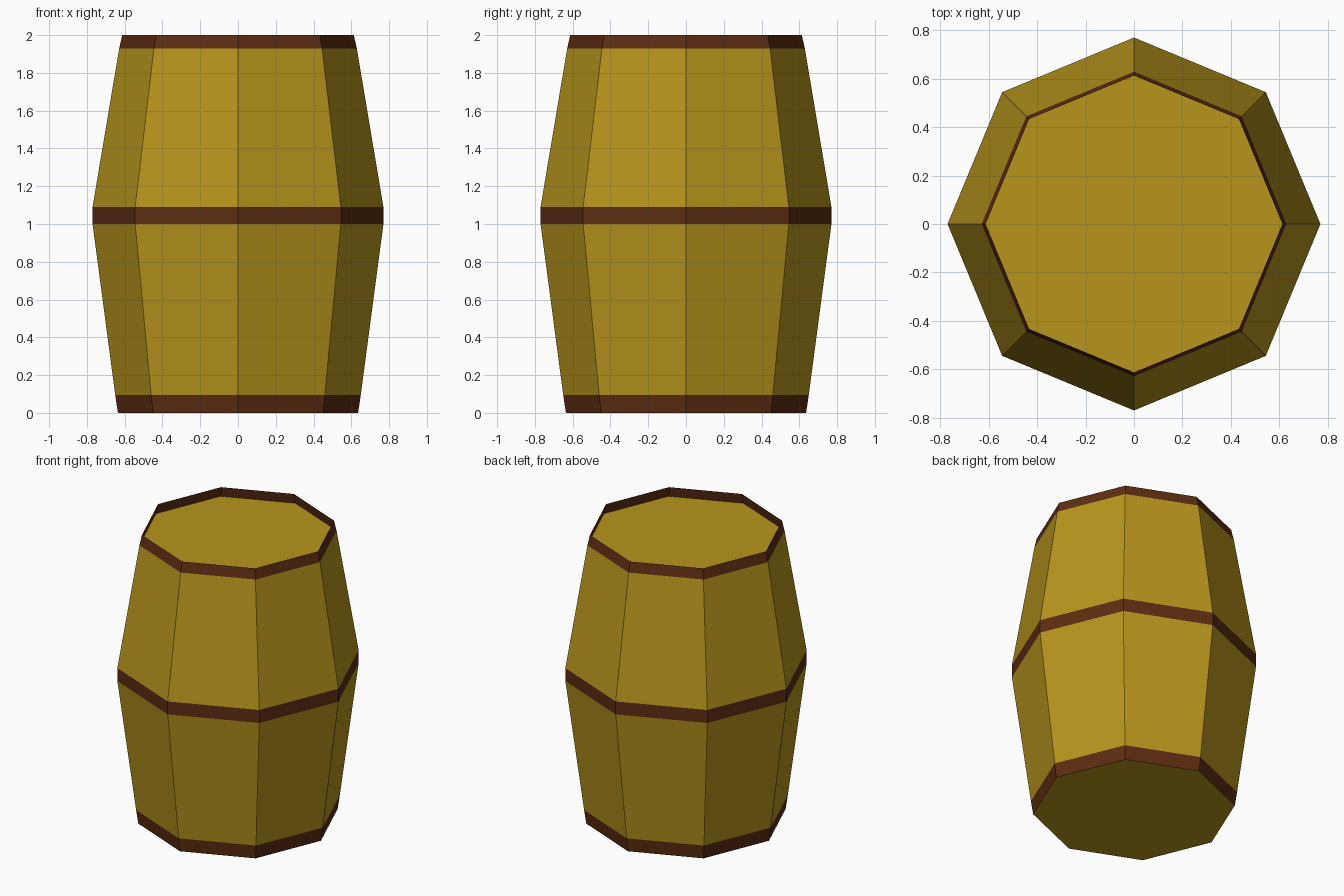
import bpy, bmesh
from math import cos, sin, pi

if "Cube" in bpy.data.objects:
    bpy.data.objects.remove(bpy.data.objects["Cube"])

SIDES = 8


def material(name, rgb):
    m = bpy.data.materials.new(name)
    m.diffuse_color = (*rgb, 1)
    m.use_nodes = True
    m.node_tree.nodes["Principled BSDF"].inputs["Base Color"].default_value = m.diffuse_color
    return m


wood = material("wood", (0.48, 0.30, 0.012))
brown = material("hoop_brown", (0.11, 0.026, 0.006))


def section(name, profile, mat, cap_bottom=False, cap_top=False):
    """Eight-sided wall swept through (radius, z) rings, with optional flat ends."""
    bm = bmesh.new()
    rings = [[bm.verts.new((r * cos(2 * pi * i / SIDES), r * sin(2 * pi * i / SIDES), z))
              for i in range(SIDES)] for r, z in profile]
    for a, b in zip(rings, rings[1:]):
        for i in range(SIDES):
            j = (i + 1) % SIDES
            bm.faces.new((a[i], a[j], b[j], b[i]))
    if cap_bottom:
        bm.faces.new(rings[0][::-1])
    if cap_top:
        bm.faces.new(rings[-1])
    mesh = bpy.data.meshes.new(name)
    bm.to_mesh(mesh)
    bm.free()
    mesh.materials.append(mat)
    ob = bpy.data.objects.new(name, mesh)
    bpy.context.collection.objects.link(ob)
    return ob


# Silhouette rings from the ground up
foot, foot_top = (0.636, 0.0), (0.65, 0.095)
belly_low, belly_high = (0.77, 1.0), (0.77, 1.09)
rim_low, rim_top = (0.629, 1.93), (0.613, 2.0)

# Wooden staves; the lid sits recessed at the base of the top rim
section("lower_staves", [foot_top, belly_low], wood)
section("upper_staves", [belly_high, rim_low], wood)
section("lid", [rim_low], wood, cap_top=True)
section("base", [foot], wood, cap_bottom=True)

# Hoops
section("bottom_hoop", [foot, foot_top], brown)
section("middle_hoop", [belly_low, belly_high], brown)
section("top_rim", [rim_low, rim_top], brown)
